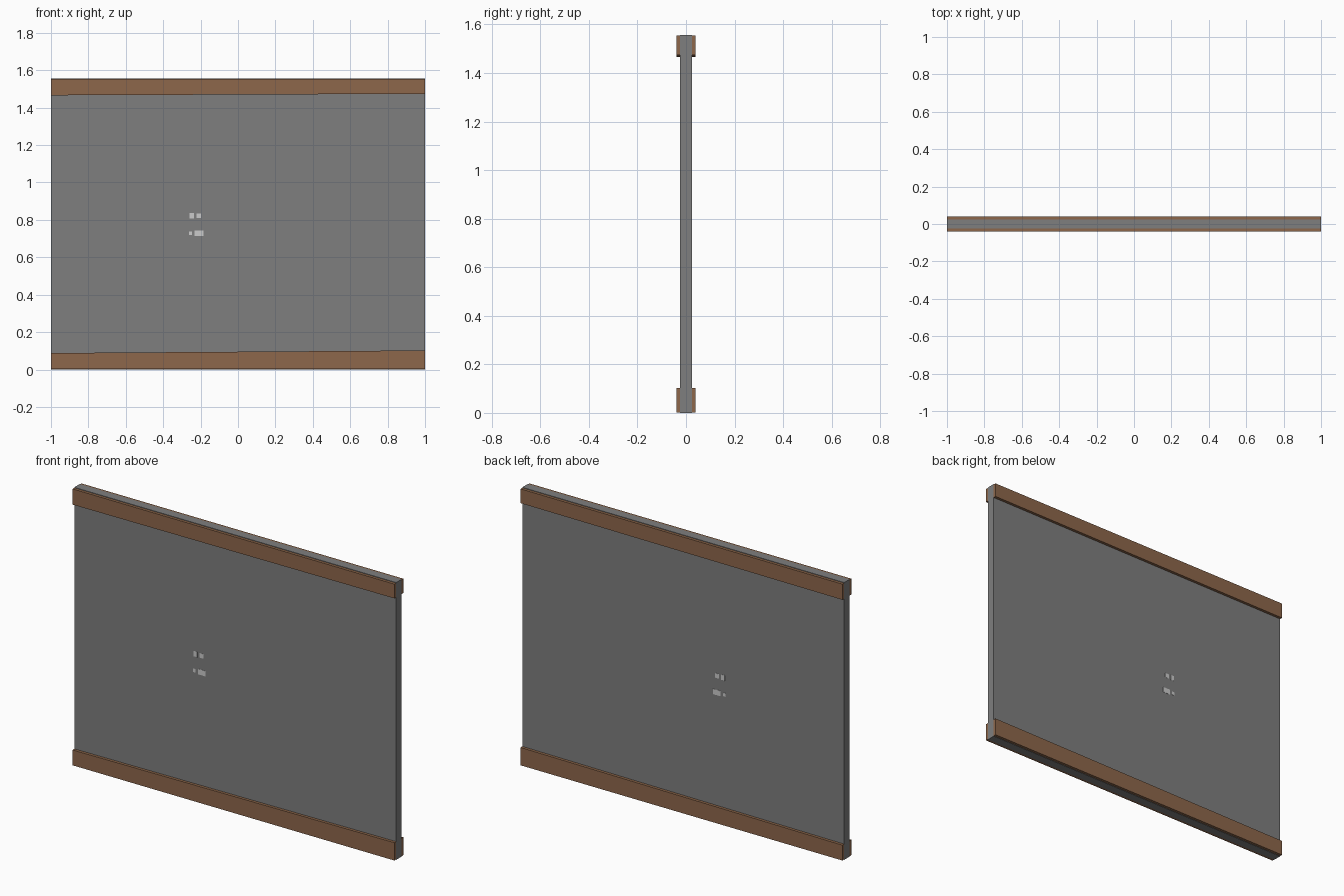
import bpy

if "Cube" in bpy.data.objects:
    bpy.data.objects.remove(bpy.data.objects["Cube"])


def material(name, r, g, b):
    m = bpy.data.materials.new(name)
    m.diffuse_color = (r, g, b, 1)
    m.use_nodes = True
    m.node_tree.nodes["Principled BSDF"].inputs["Base Color"].default_value = m.diffuse_color
    return m


grey = material("wall_grey", 0.21, 0.21, 0.21)
brown = material("rail_brown", 0.27, 0.135, 0.07)
pale = material("pale_grey", 0.6, 0.6, 0.6)


def prism(name, outline, y0, y1, mat):
    """Extrude a four-point xz outline (counter-clockwise from front) from y0 to y1."""
    verts = [(x, y0, z) for x, z in outline] + [(x, y1, z) for x, z in outline]
    faces = [(0, 1, 2, 3), (7, 6, 5, 4)]
    faces += [(i, i + 4, (i + 1) % 4 + 4, (i + 1) % 4) for i in range(4)]
    mesh = bpy.data.meshes.new(name)
    mesh.from_pydata(verts, [], faces)
    mesh.materials.append(mat)
    ob = bpy.data.objects.new(name, mesh)
    bpy.context.collection.objects.link(ob)
    return ob


def rect(x0, x1, z0, z1):
    return [(x0, z0), (x1, z0), (x1, z1), (x0, z1)]


HALF, OUTER, TOP = 0.024, 0.04, 1.557

# Wall panel
prism("wall_panel", rect(-1, 1, 0, TOP), -HALF, HALF, grey)

# Slightly uneven rails and small pale patches on both faces
skirting = [(-1, 0.002), (1, 0.002), (1, 0.102), (-1, 0.088)]
cornice = [(-1, 1.466), (1, 1.474), (1, 1.554), (-1, 1.554)]
patches = [(-0.247, 0.822, 0.022, 0.03), (-0.21, 0.822, 0.024, 0.026),
           (-0.254, 0.728, 0.016, 0.02), (-0.208, 0.728, 0.048, 0.03)]

for side, s in (("front", -1), ("back", 1)):
    y0, y1 = sorted((s * HALF, s * OUTER))
    prism(side + "_bottom_rail", skirting, y0, y1, brown)
    prism(side + "_top_rail", cornice, y0, y1, brown)
    y0, y1 = sorted((s * HALF, s * (HALF + 0.001)))
    for i, (x, z, w, h) in enumerate(patches):
        prism(f"{side}_patch_{i + 1}", rect(x - w / 2, x + w / 2, z - h / 2, z + h / 2),
              y0, y1, pale)
